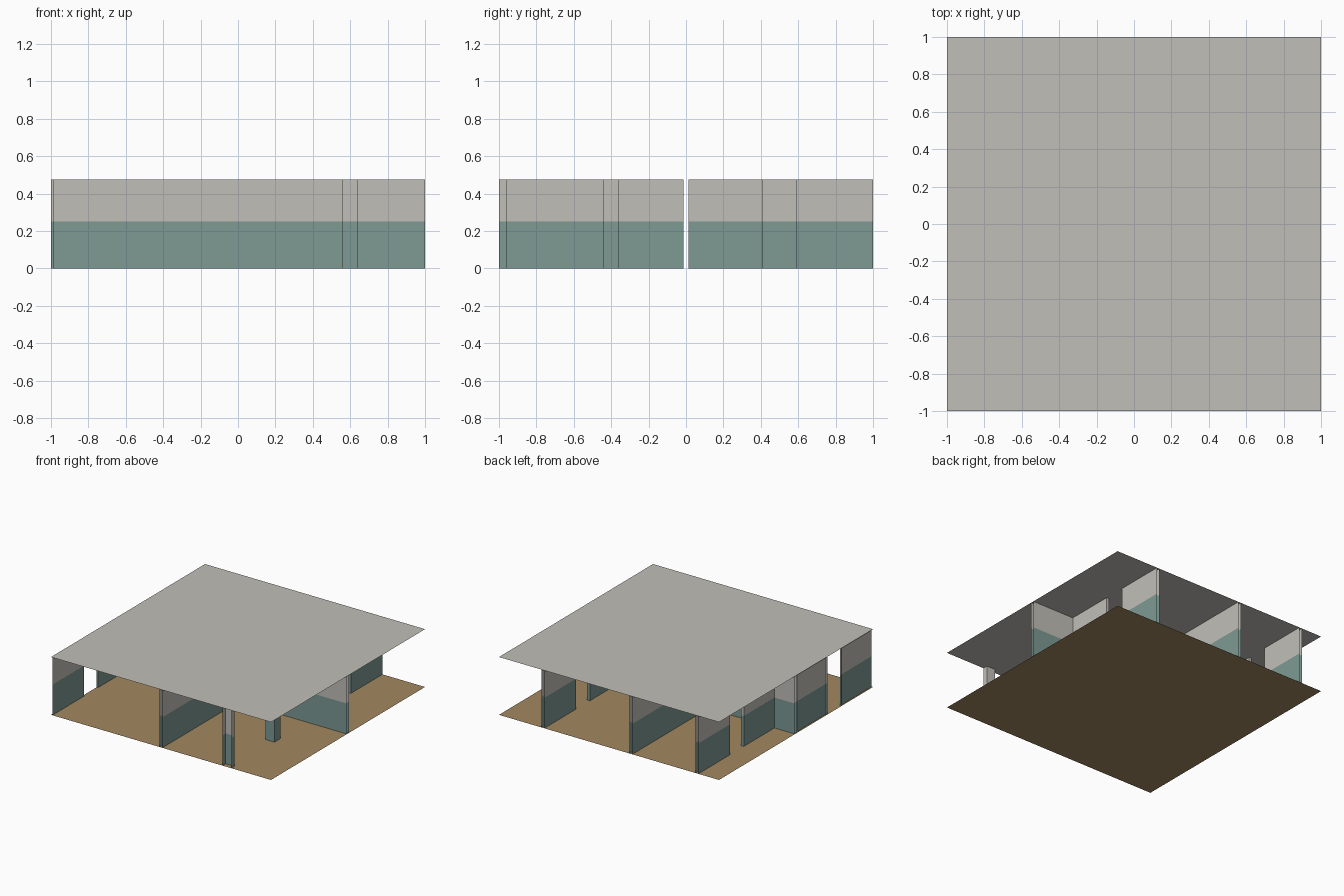
import bpy, bmesh

cube = bpy.data.objects.get("Cube")
if cube:
    bpy.data.objects.remove(cube, do_unlink=True)

HEIGHT = 0.475    # ceiling height
DADO = 0.25       # top of the painted lower band
T = 0.0125        # half wall thickness
DOOR_A, DOOR_B = 0.41, 0.59   # door opening limits


def material(name, rgb):
    mat = bpy.data.materials.new(name)
    mat.use_nodes = True
    colour = (*rgb, 1.0)
    mat.diffuse_color = colour
    mat.node_tree.nodes["Principled BSDF"].inputs["Base Color"].default_value = colour
    return mat


plaster = material("pale_grey_plaster", (0.53, 0.52, 0.48))
teal = material("dusty_teal_paint", (0.205, 0.32, 0.295))
tan = material("tan_floor", (0.36, 0.246, 0.117))


def finish(name, bm, mats):
    mesh = bpy.data.meshes.new(name)
    bm.to_mesh(mesh)
    bm.free()
    for mat in mats:
        mesh.materials.append(mat)
    obj = bpy.data.objects.new(name, mesh)
    bpy.context.collection.objects.link(obj)
    return obj


def sheet(name, z, mat):
    bm = bmesh.new()
    bmesh.ops.create_grid(bm, x_segments=1, y_segments=1, size=1)
    bmesh.ops.translate(bm, verts=bm.verts, vec=(0, 0, z))
    finish(name, bm, [mat])


def wall(name, x0, x1, y0, y1):
    """Two-tone upright, left open where it meets the module edge or the cross wall."""
    bm = bmesh.new()
    bmesh.ops.create_cube(bm, size=1)
    for v in bm.verts:
        v.co = (x1 if v.co.x > 0 else x0,
                y1 if v.co.y > 0 else y0,
                HEIGHT if v.co.z > 0 else 0)
    bmesh.ops.bisect_plane(bm, geom=bm.verts[:] + bm.edges[:] + bm.faces[:],
                           plane_co=(0, 0, DADO), plane_no=(0, 0, 1))
    hidden = []
    for f in bm.faces:
        c = f.calc_center_median()
        joined = abs(f.normal.y) > 0.9 and abs(abs(c.y) - T) < 1e-4 and x1 - x0 < 1
        if abs(f.normal.z) > 0.9 or max(abs(c.x), abs(c.y)) > 0.999 or joined:
            hidden.append(f)
        f.material_index = 1 if c.z < DADO else 0
    bmesh.ops.delete(bm, geom=hidden, context='FACES')
    finish(name, bm, [plaster, teal])


# Floor and ceiling
sheet("floor", 0, tan)
sheet("ceiling", HEIGHT, plaster)

# Wall across the middle
wall("cross_wall", -1, 1, -T, T)

# Solid partitions
wall("front_partition", -T, T, -1, -T)
wall("back_partition", -0.2 - T, -0.2 + T, T, 1)

# Partitions with a doorway
for label, x in (("left", 0.6), ("right", -0.8)):
    wall(f"{label}_corridor_wall_inner", x - T, x + T, T, DOOR_A)
    wall(f"{label}_corridor_wall_outer", x - T, x + T, DOOR_B, 1)

# Side wall with a doorway, half thickness at the module edge
wall("side_wall_inner", -1, -1 + T, -DOOR_A, -T)
wall("side_wall_outer", -1, -1 + T, -1, -DOOR_B)

# Free-standing column and the half column at the front edge
wall("column", 0.56, 0.64, -0.44, -0.36)
wall("front_half_column", 0.56, 0.64, -1, -0.96)
